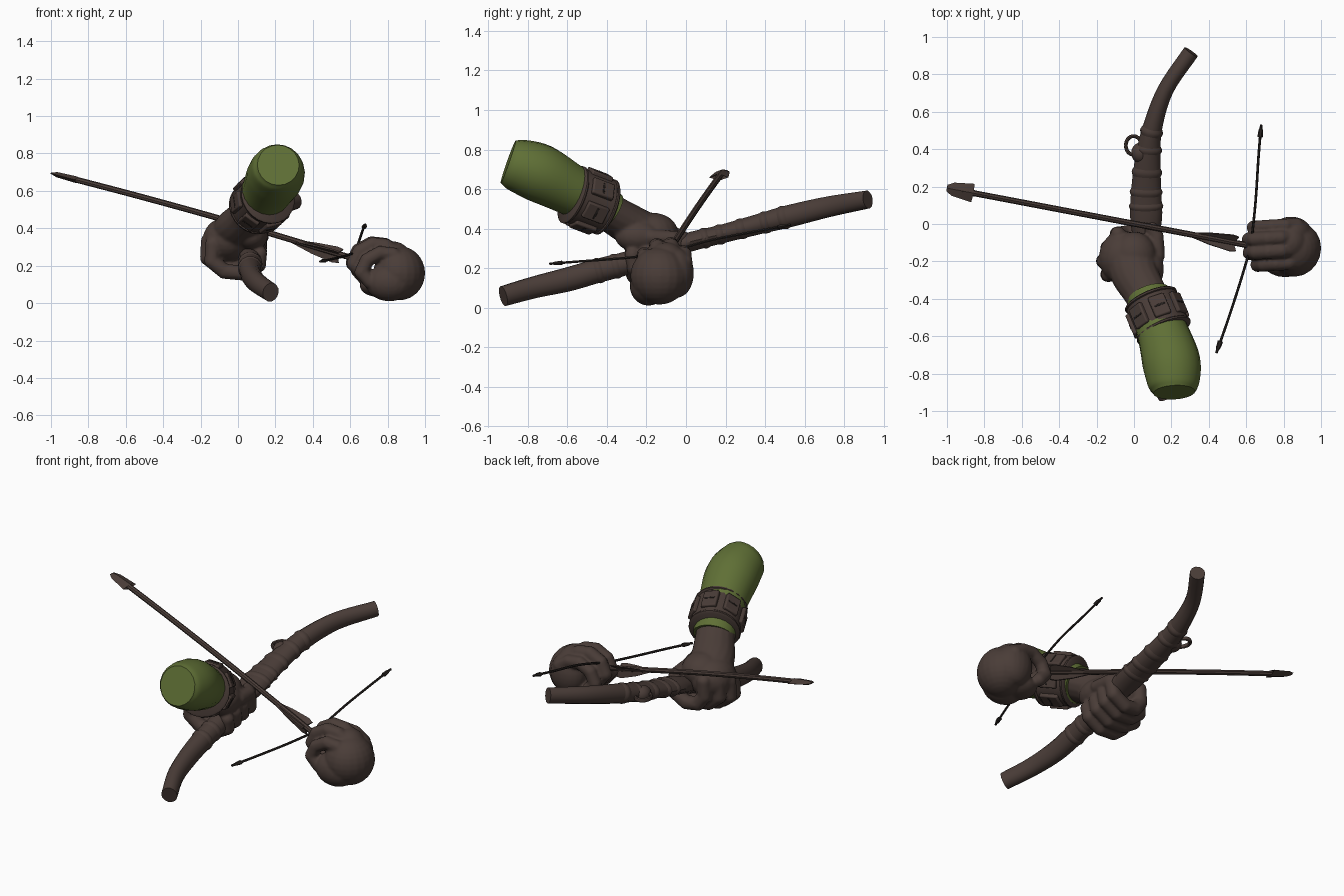
import bpy, bmesh, math
from mathutils import Vector, Matrix

cube = bpy.data.objects.get("Cube")
if cube:
    bpy.data.objects.remove(cube)


def material(name, rgb):
    m = bpy.data.materials.new(name)
    m.use_nodes = True
    m.diffuse_color = (*rgb, 1)
    bsdf = m.node_tree.nodes["Principled BSDF"]
    bsdf.inputs["Base Color"].default_value = (*rgb, 1)
    bsdf.inputs["Roughness"].default_value = 0.9
    return m


BROWN = material("dark brown", (0.068, 0.046, 0.039))
GREEN = material("sleeve green", (0.115, 0.16, 0.036))
DARK = material("near black", (0.022, 0.017, 0.015))


def finish(name, bm, mat, angle=40):
    bmesh.ops.recalc_face_normals(bm, faces=bm.faces)
    me = bpy.data.meshes.new(name)
    bm.to_mesh(me)
    bm.free()
    me.materials.append(mat)
    ob = bpy.data.objects.new(name, me)
    bpy.context.collection.objects.link(ob)
    bpy.ops.object.select_all(action="DESELECT")
    ob.select_set(True)
    bpy.context.view_layer.objects.active = ob
    bpy.ops.object.shade_smooth_by_angle(angle=math.radians(angle))
    return ob


def spline(pts, n):
    """Catmull-Rom through points of any dimension."""
    p = [Vector(q) for q in pts]
    p = [2 * p[0] - p[1]] + p + [2 * p[-1] - p[-2]]
    out = []
    for a, b, c, d in zip(p, p[1:], p[2:], p[3:]):
        for i in range(n):
            t = i / n
            out.append(0.5 * (2 * b + (c - a) * t + (2 * a - 5 * b + 4 * c - d) * t * t
                              + (3 * b - a - 3 * c + d) * t ** 3))
    return out + [p[-2]]


def sweep(bm, pts, sides=12, n=4):
    """Sweep an ellipse along points given as (x, y, z, half width, half height)."""
    path = spline(pts, n) if n > 1 else [Vector(q) for q in pts]
    rings = []
    for i, q in enumerate(path):
        nxt, prv = path[min(i + 1, len(path) - 1)], path[max(i - 1, 0)]
        tan = (Vector(nxt[:3]) - Vector(prv[:3])).normalized()
        up = Vector((0, 0, 1)) if abs(tan.z) < 0.9 else Vector((0, 1, 0))
        side = tan.cross(up).normalized()
        up = side.cross(tan)
        ring = []
        for k in range(sides):
            a = math.tau * k / sides
            ring.append(bm.verts.new(Vector(q[:3]) + side * q[3] * math.cos(a) + up * q[4] * math.sin(a)))
        rings.append(ring)
    for r, s in zip(rings, rings[1:]):
        for k in range(sides):
            j = (k + 1) % sides
            bm.faces.new((r[k], r[j], s[j], s[k]))
    bm.faces.new(rings[0][::-1])
    bm.faces.new(rings[-1])


def tube(name, pts, mat, sides=12, n=4, angle=40):
    bm = bmesh.new()
    sweep(bm, pts, sides, n)
    return finish(name, bm, mat, angle)


def ball(bm, c, r, turn=0):
    m = Matrix.Translation(c) @ Matrix.Rotation(turn, 4, "Z") @ Matrix.Diagonal((*r, 1))
    bmesh.ops.create_uvsphere(bm, u_segments=20, v_segments=14, radius=1, matrix=m)


def finger(bm, pts, r):
    """Round-ended tube; each joint also gets a ball so bends stay full."""
    for a, b in zip(pts, pts[1:]):
        sweep(bm, [(*a, r, r), (*b, r, r)], 12, 1)
    for p in pts:
        ball(bm, p, (r, r, r))


def fuse(ob, voxel, rounds):
    m = ob.modifiers.new("fuse", "REMESH")
    m.mode, m.voxel_size, m.use_smooth_shade = "VOXEL", voxel, True
    s = ob.modifiers.new("soften", "SMOOTH")
    s.factor, s.iterations = 0.5, rounds


# Bow limbs with flat cut ends, and the wrapped middle
upper = [(0.06, -0.12, 0.29, 0.06, 0.05), (0.065, 0.03, 0.335, 0.085, 0.05), (0.065, 0.18, 0.372, 0.08, 0.048),
         (0.075, 0.36, 0.42, 0.067, 0.052), (0.1, 0.52, 0.462, 0.052, 0.057), (0.17, 0.72, 0.51, 0.043, 0.053),
         (0.305, 0.92, 0.547, 0.043, 0.046)]
lower = [(0.06, -0.1, 0.29, 0.06, 0.05), (0.065, -0.3, 0.225, 0.06, 0.06), (0.065, -0.45, 0.185, 0.06, 0.062),
         (0.075, -0.6, 0.142, 0.054, 0.062), (0.11, -0.77, 0.102, 0.048, 0.056), (0.175, -0.925, 0.058, 0.046, 0.052)]
tube("bow_upper_limb", upper, BROWN, 14, 5)
tube("bow_lower_limb", lower, BROWN, 14, 5)


def wraps(name, limb, spots):
    path = spline(limb, 10)
    for i, s in enumerate(spots):
        a, b = path[s], path[s + 3]
        rim = [(*a[:3], a[3] * 0.96, a[4] * 0.96), (*((a + b) / 2)[:3], a[3] + 0.006, a[4] + 0.005),
               (*b[:3], b[3] * 0.96, b[4] * 0.96)]
        tube(f"{name}_{i + 1}", rim, BROWN, 14, 3)


wraps("upper_wrap", upper, (13, 18, 24, 31, 37))
wraps("lower_wrap", lower, (12, 18))

# Loop and knot on the upper limb
loop = [(0.04 - 0.055 * (1 + math.cos(a)) / 1.3, 0.42 + 0.05 * math.sin(a), 0.43, 0.01, 0.014)
        for a in [math.tau * k / 10 for k in range(11)]]
tube("bow_loop", loop, BROWN, 8, 2)
bm = bmesh.new()
ball(bm, (0.035, 0.38, 0.425), (0.05, 0.055, 0.048))
finish("bow_knot", bm, BROWN)

# Arrow: shaft, flat barbed head and three vanes
tip, nock = Vector((-1, 0.192, 0.695)), Vector((0.63, -0.118, 0.235))


def along(t, w, h):
    sag = Vector((0, 0, 0.012 * math.sin(math.pi * t)))
    return (*(tip.lerp(nock, t) + sag), w, h)


tube("arrow_shaft", [along(t, 0.016, 0.016) for t in (0.05, 0.3, 0.6, 1)], BROWN, 8)
tube("arrow_head", [along(0, 0.018, 0.004), along(0.02, 0.036, 0.014), along(0.085, 0.05, 0.018),
                    along(0.065, 0.018, 0.014), along(0.1, 0.016, 0.014)], BROWN, 4, 1, 20)
axis = (nock - tip).normalized()
side = axis.cross(Vector((0, 0, 1))).normalized()
rise = side.cross(axis)
for i in range(3):
    a = math.tau * i / 3 + math.radians(20)
    out = side * math.cos(a) + rise * math.sin(a)
    flat = axis.cross(out) * 0.004
    bm = bmesh.new()
    rows = []
    for s in (-1, 1):
        rows.append([bm.verts.new(tip.lerp(nock, t) + out * r + flat * s)
                     for t, r in ((0.78, 0.005), (0.86, 0.036), (0.93, 0.052), (0.95, 0.045), (0.94, 0.005))])
    bm.faces.new(rows[0])
    bm.faces.new(rows[1][::-1])
    for k in range(5):
        j = (k + 1) % 5
        bm.faces.new((rows[0][k], rows[0][j], rows[1][j], rows[1][k]))
    finish(f"arrow_vane_{i + 1}", bm, BROWN, 20)

# Bow string with small barbed ends
pull = (0.625, -0.12, 0.27)
for name, path in (("back", [pull, (0.65, 0.12, 0.34), (0.665, 0.35, 0.385), (0.68, 0.53, 0.42)]),
                   ("front", [pull, (0.565, -0.32, 0.25), (0.5, -0.52, 0.235), (0.44, -0.69, 0.222)])):
    tube("string_" + name, [(*p, 0.007, 0.007) for p in path], DARK, 6)
    end, before = Vector(path[-1]), Vector(path[-2])
    d = (end - before).normalized()
    tube("string_barb_" + name, [(*(end - d * s), w, w * 0.8) for s, w in
                                 ((0, 0.003), (0.03, 0.012), (0.065, 0.015), (0.07, 0.006))], DARK, 6, 1)

# Bow hand: palm, wrist, four wrapped fingers and thumb
bm = bmesh.new()
sweep(bm, [(0.095, -0.44, 0.51, 0.115, 0.098), (0.055, -0.36, 0.465, 0.115, 0.098),
           (0.0, -0.26, 0.405, 0.128, 0.105), (-0.02, -0.16, 0.35, 0.14, 0.11)], 16)
ball(bm, (-0.06, -0.18, 0.34), (0.128, 0.145, 0.12))
ball(bm, (0.0, -0.17, 0.38), (0.12, 0.13, 0.1))
ball(bm, (0.075, -0.24, 0.36), (0.085, 0.12, 0.08))
for i, x in enumerate((0.015, -0.008, 0.015, 0.065)):
    y, z = -0.27 + 0.072 * i, -0.025 + 0.017 * i
    finger(bm, [(-0.15 + x, y, 0.34 + z), (-0.155 + x, y, 0.25 + z), (-0.08 + x / 2, y + 0.005, 0.195 + z),
                (0.03, y + 0.01, 0.185 + z), (0.11, y + 0.01, 0.23 + z), (0.115, y, 0.29 + z)], 0.041)
finger(bm, [(0.08, -0.28, 0.39), (0.125, -0.17, 0.355), (0.12, -0.07, 0.35), (0.09, -0.02, 0.35)], 0.04)
fuse(finish("bow_hand", bm, BROWN), 0.009, 4)

# String hand: smooth rounded back, fingers curled round an open hollow, pinching thumb
bm = bmesh.new()
ball(bm, (0.862, -0.135, 0.16), (0.138, 0.148, 0.145), -0.3)
ball(bm, (0.84, -0.045, 0.175), (0.11, 0.085, 0.125))
ball(bm, (0.81, -0.19, 0.11), (0.13, 0.095, 0.1))
ball(bm, (0.83, -0.1, 0.23), (0.1, 0.1, 0.1))
ball(bm, (0.75, -0.11, 0.095), (0.1, 0.1, 0.062))
for y, x, z, r in ((-0.005, 0.03, -0.04, 0.038), (-0.07, 0.005, 0, 0.04),
                   (-0.14, 0.01, -0.005, 0.04), (-0.205, 0.05, -0.05, 0.038)):
    joints = ((0.84, 0.27), (0.78, 0.31), (0.71, 0.318), (0.64, 0.28), (0.61, 0.215), (0.655, 0.165))
    finger(bm, [(x + px, y - 0.06 * (0.84 - px), z + pz) for px, pz in joints], r)
finger(bm, [(0.78, -0.21, 0.085), (0.72, -0.18, 0.12), (0.665, -0.13, 0.175), (0.62, -0.11, 0.225)], 0.035)
fuse(finish("string_hand", bm, BROWN), 0.008, 5)

# Sleeve with a slanted end cap, showing again as a thin band before the wrist
tube("sleeve", [(0.215, -0.9, 0.738, 0.112, 0.114), (0.212, -0.855, 0.722, 0.138, 0.133),
                (0.2, -0.74, 0.68, 0.155, 0.148), (0.16, -0.6, 0.605, 0.14, 0.132),
                (0.11, -0.47, 0.535, 0.125, 0.118), (0.078, -0.385, 0.48, 0.12, 0.108)], GREEN, 20, 5, 50)

# Leather bracer with rims, raised panels and stitches
centre, aim = Vector((0.125, -0.49, 0.54)), Vector((-0.37, 0.87, -0.33)).normalized()


def ring(name, lo, hi, r):
    tube(name, [(*(centre + aim * s), w, w) for s, w in
                ((lo, r - 0.012), (lo + 0.008, r), (hi - 0.008, r), (hi, r - 0.012))], BROWN, 24, 1)


ring("bracer", -0.09, 0.09, 0.144)
ring("bracer_rear_rim", -0.105, -0.08, 0.154)
ring("bracer_front_rim", 0.08, 0.105, 0.148)
turn = aim.to_track_quat("Z", "Y").to_matrix().to_4x4()
for i in range(7):
    spin = Matrix.Translation(centre) @ turn @ Matrix.Rotation(math.tau * i / 7, 4, "Z")
    for name, x, size, mat in (("bracer_panel", 0.143, (0.03, 0.09, 0.12), BROWN),
                               ("bracer_stitch", 0.156, (0.008, 0.06, 0.01), DARK)):
        bm = bmesh.new()
        bmesh.ops.create_cube(bm, size=1, matrix=spin @ Matrix.Translation((x, 0, 0)) @ Matrix.Diagonal((*size, 1)))
        ob = finish(f"{name}_{i + 1}", bm, mat, 30)
        bev = ob.modifiers.new("round", "BEVEL")
        bev.width, bev.segments = min(size) * 0.25, 2
